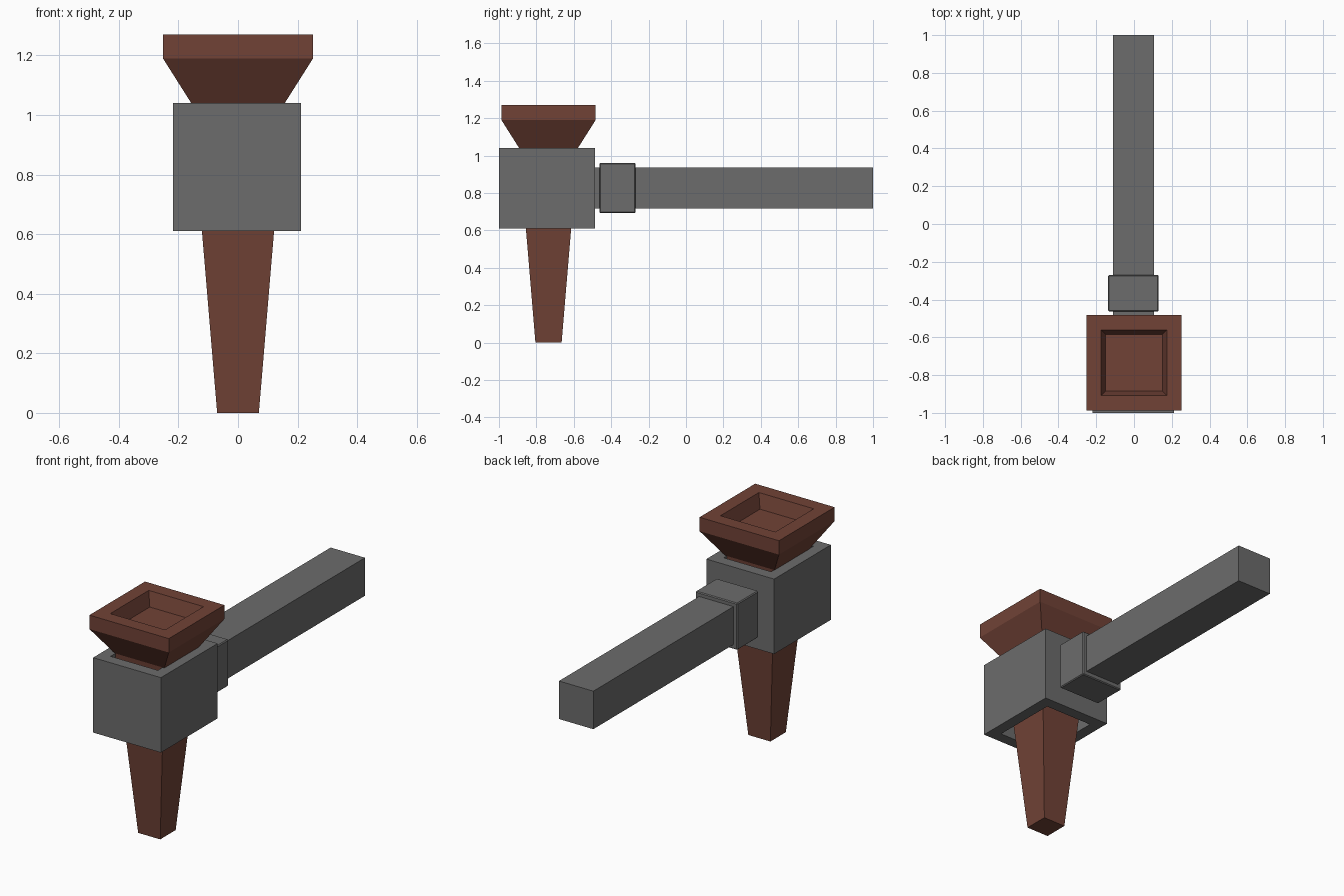
import bpy
import bmesh

cube = bpy.data.objects.get("Cube")
if cube:
    bpy.data.objects.remove(cube)


def material(name, rgb):
    mat = bpy.data.materials.new(name)
    mat.use_nodes = True
    mat.diffuse_color = (*rgb, 1)
    bsdf = next(n for n in mat.node_tree.nodes if n.type == 'BSDF_PRINCIPLED')
    bsdf.inputs["Base Color"].default_value = (*rgb, 1)
    bsdf.inputs["Roughness"].default_value = 0.8
    return mat


wood = material("brown wood", (0.165, 0.055, 0.037))
iron = material("grey iron", (0.15, 0.15, 0.15))


def stacked_rings(name, mat, center, rings, closed=False):
    """Skin rectangular rings given as (half x, half y, z)."""
    bm = bmesh.new()
    loops = []
    for hx, hy, z in rings:
        loops.append([bm.verts.new((center[0] + sx * hx, center[1] + sy * hy, z))
                      for sx, sy in ((-1, -1), (1, -1), (1, 1), (-1, 1))])
    pairs = list(zip(loops, loops[1:]))
    if closed:
        pairs.append((loops[-1], loops[0]))
    else:
        bm.faces.new(loops[0][::-1])
        bm.faces.new(loops[-1])
    for low, high in pairs:
        for i in range(4):
            j = (i + 1) % 4
            bm.faces.new((low[i], low[j], high[j], high[i]))
    bmesh.ops.recalc_face_normals(bm, faces=bm.faces)
    mesh = bpy.data.meshes.new(name)
    bm.to_mesh(mesh)
    bm.free()
    mesh.materials.append(mat)
    obj = bpy.data.objects.new(name, mesh)
    bpy.context.collection.objects.link(obj)
    return obj


def box(name, mat, x, y, z):
    """Box from its extents along each axis."""
    hx, hy = (x[1] - x[0]) / 2, (y[1] - y[0]) / 2
    center = (sum(x) / 2, sum(y) / 2)
    return stacked_rings(name, mat, center, [(hx, hy, z[0]), (hx, hy, z[1])])


# Torch: tapered shaft, flared cup, thick rim and sunken bowl
profile = [(0.07, 0), (0.157, 1.04), (0.252, 1.19), (0.252, 1.27),
           (0.174, 1.27), (0.15, 1.19)]
stacked_rings("torch", wood, (0, -0.735), [(h, h, z) for h, z in profile])

# Holder: square sleeve, open at top and bottom
wall, bottom, top = 0.065, 0.61, 1.04
hx, hy = 0.215, 0.257
stacked_rings("holder_sleeve", iron, (-0.004, -0.743),
              [(hx, hy, bottom), (hx, hy, top),
               (hx - wall, hy - wall, top), (hx - wall, hy - wall, bottom)],
              closed=True)

# Wall arm and its collar
box("support_arm", iron, (-0.112, 0.106), (-0.487, 1), (0.718, 0.936))
collar = box("arm_collar", iron, (-0.137, 0.13), (-0.463, -0.27), (0.692, 0.96))
bevel = collar.modifiers.new("edge_chamfer", 'BEVEL')
bevel.width = 0.005
bevel.segments = 1
